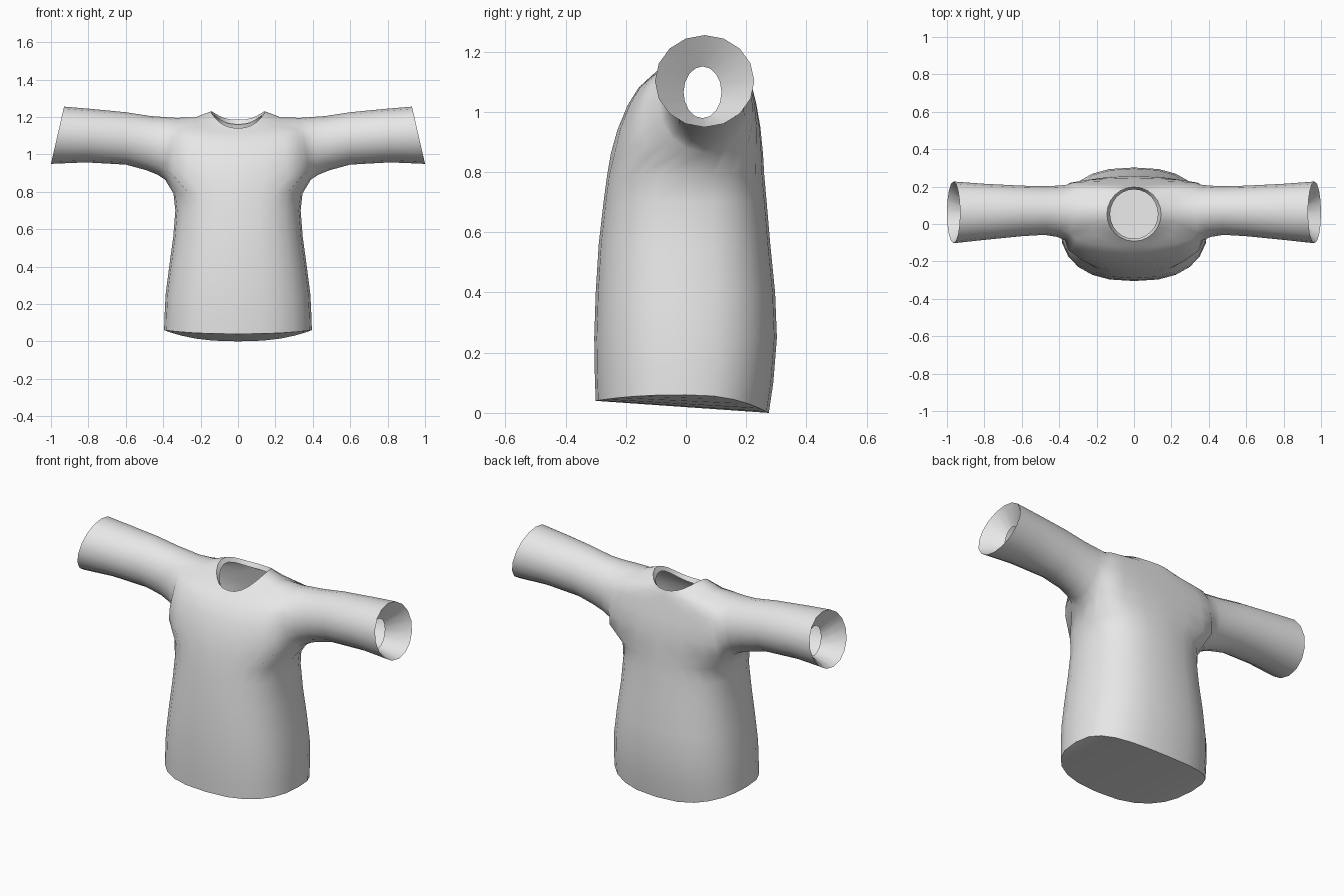
import bpy, bmesh
from math import sin, cos, pi, copysign
from mathutils import Vector

old = bpy.data.objects.get("Cube")
if old:
    bpy.data.objects.remove(old)

COLS = 12      # segments from front centre round the side to back centre
SIDES = 16     # segments round a sleeve
bm = bmesh.new()


def power(v, p):
    return copysign(abs(v) ** p, v)


def sleeve_ring(x, cy, cz, ry, rz, slant):
    """Oval round the arm, starting at the lower front; slant pulls the top inward."""
    pts = []
    for k in range(SIDES):
        a = 2 * pi * k / SIDES - 0.75 * pi
        pts.append(Vector((x - slant * sin(a), cy + ry * cos(a), cz + rz * sin(a))))
    return [bm.verts.new(p) for p in pts]


def body_row(z_front, z_side, z_back, width, front, back):
    """Half outline of the torso, slightly squarer than an ellipse."""
    row = []
    for c in range(COLS + 1):
        a = pi * c / COLS - pi / 2
        s = sin(a)
        z_end = z_front if s < 0 else z_back
        depth = -front if s < 0 else back
        row.append(bm.verts.new((width * power(cos(a), 0.8),
                                 depth * power(s, 0.8),
                                 z_side + (z_end - z_side) * s * s)))
    return row


def panel(centre, corner):
    """Four chest or back points from the centre line toward the armhole."""
    row = []
    for i in range(4):
        u = i / 4 * pi / 2
        y = corner.y + (centre[0] - corner.y) * cos(u) ** 0.85
        z = corner.z + (centre[1] - corner.z) * cos(u)
        row.append(bm.verts.new((corner.x * sin(u), y, z)))
    row[0].co.x = 0
    return row


def skin(a, b):
    for i in range(len(a) - 1):
        bm.faces.new((a[i], a[i + 1], b[i + 1], b[i]))


# Torso from the hem to below the arms
rows = [body_row(*r) for r in (
    (0.04, 0.06, 0.0, 0.395, -0.3, 0.275),
    (0.12, 0.13, 0.1, 0.393, -0.303, 0.29),
    (0.25, 0.25, 0.25, 0.387, -0.305, 0.302),
    (0.4, 0.4, 0.4, 0.368, -0.3, 0.296),
    (0.56, 0.56, 0.56, 0.346, -0.29, 0.28),
    (0.7, 0.7, 0.7, 0.335, -0.274, 0.268),
    (0.79, 0.79, 0.79, 0.345, -0.262, 0.26))]
for a, b in zip(rows, rows[1:]):
    skin(a, b)

# Closed underside
hem = rows[0]
for j in range(COLS // 2 - 1):
    bm.faces.new((hem[j], hem[j + 1], hem[COLS - 1 - j], hem[COLS - j]))
mid = COLS // 2
bm.faces.new((hem[mid - 1], hem[mid], hem[mid + 1]))

# Armhole, chest and upper back
hole = sleeve_ring(0.36, 0.06, 1.03, 0.15, 0.165, 0.03)
chest = ((-0.25, 0.86), (-0.228, 0.94), (-0.195, 1.02), (-0.158, 1.08), (-0.12, 1.115))
spine = ((0.256, 0.86), (0.247, 0.95), (0.233, 1.03), (0.215, 1.1), (0.205, 1.15))
fronts, backs = [], []
for i in range(5):
    edge_f, edge_b = hole[(SIDES - i) % SIDES], hole[4 + i]
    fronts.append(panel(chest[i], edge_f.co) + [edge_f])
    backs.append([edge_b] + panel(spine[i], edge_b.co)[::-1])
skin(rows[-1], fronts[0] + hole[1:4] + backs[0])
for i in range(4):
    skin(fronts[i], fronts[i + 1])
    skin(backs[i], backs[i + 1])

# Shoulders, neckline and its inner lip
yoke = fronts[4] + hole[9:12][::-1] + backs[4]
shoulder, neck, lip = [], [], []
for c, v in enumerate(yoke):
    a = pi * c / COLS - pi / 2
    t = (1 + sin(a)) / 2
    rim = Vector((0.145 * cos(a), 0.053 + 0.145 * sin(a),
                  1.14 + 0.045 * t + 0.067 * abs(cos(a)) ** 2.5))
    slope = v.co.lerp(rim, 0.55)
    slope.z -= 0.016 * cos(a) ** 2
    inner = Vector((0.128 * cos(a), 0.053 + 0.132 * sin(a), rim.z - 0.025))
    for ring, p in ((shoulder, slope), (neck, rim), (lip, inner)):
        if c in (0, COLS):
            p.x = 0
        ring.append(bm.verts.new(p))
skin(yoke, shoulder)
skin(shoulder, neck)
skin(neck, lip)

# Sleeve out to the cuff, then the lining narrowing back inside
rings = [hole] + [sleeve_ring(*r) for r in (
    (0.41, 0.068, 1.045, 0.137, 0.154, 0.02),
    (0.48, 0.072, 1.06, 0.13, 0.145, 0.01),
    (0.6, 0.07, 1.085, 0.135, 0.14, 0.0),
    (0.8, 0.065, 1.1, 0.15, 0.143, 0.015),
    (0.965, 0.062, 1.102, 0.165, 0.153, 0.035),
    (0.87, 0.055, 1.065, 0.063, 0.086, 0.0))]
for a, b in zip(rings, rings[1:]):
    skin(a + a[:1], b + b[:1])

bmesh.ops.recalc_face_normals(bm, faces=bm.faces)
mesh = bpy.data.meshes.new("shirt")
bm.to_mesh(mesh)
bm.free()
shirt = bpy.data.objects.new("shirt", mesh)
bpy.context.collection.objects.link(shirt)

# Plain cloth
cloth = bpy.data.materials.new("light_grey_cloth")
cloth.use_nodes = True
cloth.diffuse_color = (0.8, 0.8, 0.8, 1)
cloth.node_tree.nodes["Principled BSDF"].inputs["Base Color"].default_value = cloth.diffuse_color
mesh.materials.append(cloth)

# Smooth shading with crisp hem and cuffs, mirrored to the other side
bpy.ops.object.select_all(action="DESELECT")
shirt.select_set(True)
bpy.context.view_layer.objects.active = shirt
bpy.ops.object.shade_smooth_by_angle(angle=pi / 3)
mirror = shirt.modifiers.new("mirror", "MIRROR")
mirror.use_clip = True
mirror.merge_threshold = 0.001
